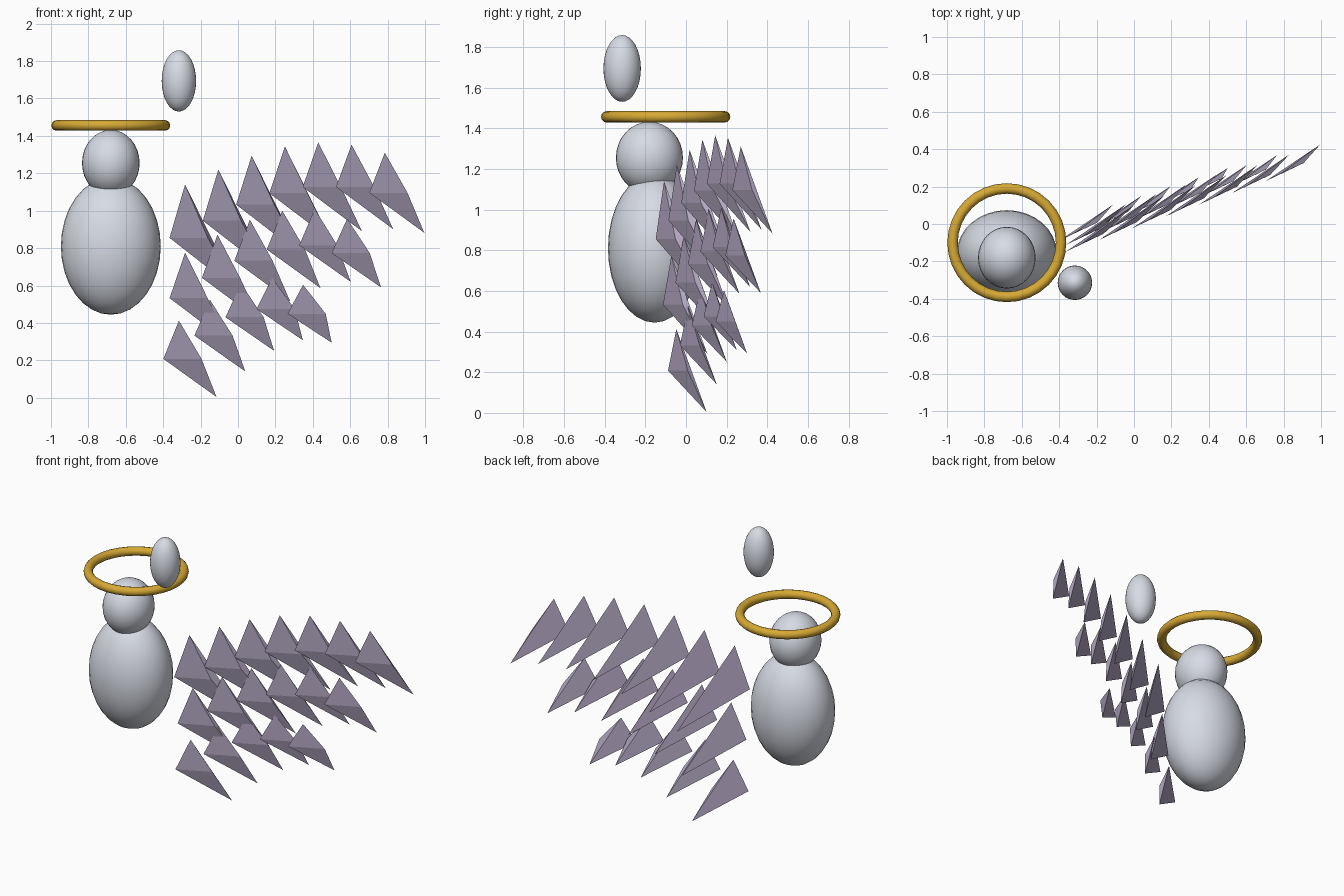
import bpy, bmesh, math
from mathutils import Vector

if "Cube" in bpy.data.objects:
    bpy.data.objects.remove(bpy.data.objects["Cube"])


def material(name, rgb):
    m = bpy.data.materials.new(name)
    m.diffuse_color = (*rgb, 1.0)
    m.use_nodes = True
    m.node_tree.nodes["Principled BSDF"].inputs["Base Color"].default_value = m.diffuse_color
    return m


WHITE = material("pale_grey", (0.68, 0.71, 0.78))
GOLD = material("gold", (0.68, 0.40, 0.035))
LILAC = material("lilac_grey", (0.45, 0.39, 0.54))


def finish(name, mat, angle=60):
    ob = bpy.context.object
    ob.name = name
    ob.data.materials.append(mat)
    bpy.ops.object.transform_apply(location=False, rotation=False, scale=True)
    bpy.ops.object.shade_smooth_by_angle(angle=math.radians(angle))
    return ob


def ellipsoid(name, loc, radii):
    bpy.ops.mesh.primitive_uv_sphere_add(segments=32, ring_count=16, radius=1, location=loc)
    bpy.context.object.scale = radii
    return finish(name, WHITE)


# Rounded figure parts
ellipsoid("body", (-0.68, -0.155, 0.81), (0.267, 0.229, 0.366))
ellipsoid("head", (-0.68, -0.18, 1.255), (0.154, 0.165, 0.177))
ellipsoid("floating_oval", (-0.316, -0.314, 1.694), (0.092, 0.092, 0.164))

# Ring above the head
bpy.ops.mesh.primitive_torus_add(location=(-0.68, -0.10, 1.456), major_radius=0.29,
                                 minor_radius=0.028, major_segments=32, minor_segments=12)
finish("ring", GOLD)


def feather(name, peak, height):
    """Thin four-cornered blade: peak, two shoulders and a swept-back tip."""
    peak = Vector(peak)
    offsets = [(0, 0, 0), (-0.083, -0.041, -height / 2),
               (0.121, 0.056, -height / 2), (0.493 * height, 0.365 * height, -height)]
    bm = bmesh.new()
    v = [bm.verts.new(Vector(o)) for o in offsets]
    for tri in ((0, 1, 2), (0, 1, 3), (0, 2, 3), (1, 2, 3)):
        bm.faces.new([v[i] for i in tri])
    bmesh.ops.recalc_face_normals(bm, faces=bm.faces)
    me = bpy.data.meshes.new(name)
    bm.to_mesh(me)
    bm.free()
    me.materials.append(LILAC)
    ob = bpy.data.objects.new(name, me)
    ob.location = peak
    bpy.context.collection.objects.link(ob)


# Wing: three rows of feathers (first x, x step, peak heights, first and last length)
rows = [
    (-0.283, 0.178, (1.140, 1.220, 1.294, 1.343, 1.365, 1.353, 1.310), 0.570, 0.428),
    (-0.283, 0.1733, (0.775, 0.872, 0.952, 1.000, 1.010, 0.957), 0.485, 0.367),
    (-0.316, 0.166, (0.412, 0.524, 0.610, 0.642, 0.604), 0.408, 0.310),
]
for r, (x0, step, heights, h0, h1) in enumerate(rows):
    for i, z in enumerate(heights):
        x = x0 + step * i
        y = 0.353 * x - 0.008 + 0.036 * r
        t = i / (len(heights) - 1)
        feather(f"feather_row{r + 1}_{i + 1}", (x, y, z), h0 + (h1 - h0) * t)
